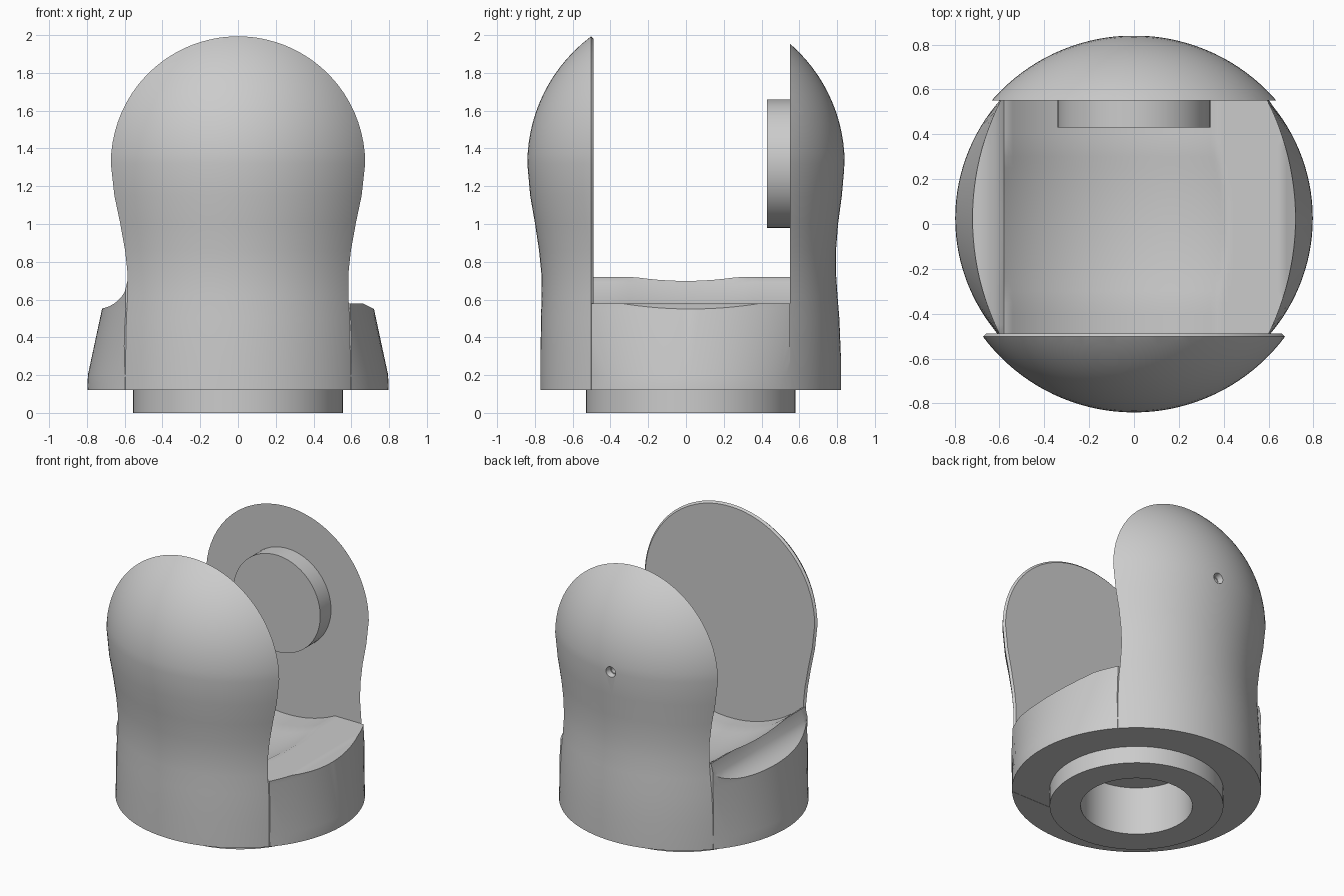
import bpy, bmesh
from math import sin, cos, pi, sqrt, radians
from mathutils import Matrix

if "Cube" in bpy.data.objects:
    bpy.data.objects.remove(bpy.data.objects["Cube"])

grey = bpy.data.materials.new("plain_grey")
grey.use_nodes = True
COLOR = (0.6, 0.6, 0.6, 1)
grey.diffuse_color = COLOR
grey.node_tree.nodes["Principled BSDF"].inputs["Base Color"].default_value = COLOR

BASE_Y = 0.025      # centre of the base
HUB_Z = 1.32        # height of the joint axis
HEAD_R = 0.84


def finish(name, bm):
    bmesh.ops.recalc_face_normals(bm, faces=bm.faces)
    mesh = bpy.data.meshes.new(name)
    bm.to_mesh(mesh)
    bm.free()
    mesh.materials.append(grey)
    ob = bpy.data.objects.new(name, mesh)
    bpy.context.collection.objects.link(ob)
    return ob


def select(ob):
    bpy.ops.object.select_all(action='DESELECT')
    ob.select_set(True)
    bpy.context.view_layer.objects.active = ob


def smooth(ob):
    select(ob)
    bpy.ops.object.shade_smooth_by_angle(angle=radians(30))


def loft(rings):
    """Closed skin through rings of equal point count, capped at both ends."""
    bm = bmesh.new()
    loops = [[bm.verts.new(p) for p in ring] for ring in rings]
    n = len(loops[0])
    for a, b in zip(loops, loops[1:]):
        for i in range(n):
            j = (i + 1) % n
            bm.faces.new((a[i], a[j], b[j], b[i]))
    bm.faces.new(loops[0][::-1])
    bm.faces.new(loops[-1])
    bmesh.ops.recalc_face_normals(bm, faces=bm.faces)
    return bm


def ellipse(z, rx, ry, cy, n=128):
    return [(rx * cos(2 * pi * i / n), cy + ry * sin(2 * pi * i / n), z) for i in range(n)]


def cylinder(name, r1, r2, depth, at, along_y=False):
    bm = bmesh.new()
    m = Matrix.Translation(at)
    if along_y:
        m = m @ Matrix.Rotation(-pi / 2, 4, 'X')
    bmesh.ops.create_cone(bm, cap_ends=True, segments=64, radius1=r1, radius2=r2,
                          depth=depth, matrix=m)
    return finish(name, bm)


def cut(ob, cutter, operation='DIFFERENCE'):
    select(ob)
    mod = ob.modifiers.new("cut", 'BOOLEAN')
    mod.operation = operation
    mod.solver = 'EXACT'
    mod.object = cutter
    bpy.ops.object.modifier_apply(modifier=mod.name)
    bpy.data.objects.remove(cutter)


# Cheeks: waisted round body with a ball head, sliced flat on the inside
def cheek(name, y, side, rim):
    waist = [(0.12, 0.795, 0.025), (0.3, 0.795, 0.025), (0.5, 0.79, 0.022),
             (0.62, 0.783, 0.019), (0.74, 0.78, 0.014), (0.86, 0.786, 0.008),
             (1.0, 0.802, 0.003), (1.15, 0.825, 0)]
    rings = [ellipse(z, r, r, cy) for z, r, cy in waist]
    for i in range(24):
        t = i / 24 * pi / 2
        r = HEAD_R * cos(t)
        rings.append(ellipse(HUB_Z + HEAD_R * sin(t), r, r, 0))
    bm = loft(rings)
    bmesh.ops.bisect_plane(bm, geom=bm.verts[:] + bm.edges[:] + bm.faces[:],
                           plane_co=(0, y, 0), plane_no=(0, -side, 0), clear_outer=True)
    edge = [e for e in bm.edges if e.is_boundary]
    cap = bmesh.ops.contextual_create(bm, geom=edge)["faces"]
    bmesh.ops.recalc_face_normals(bm, faces=bm.faces)
    if rim:
        bmesh.ops.inset_region(bm, faces=cap, thickness=rim, depth=rim)
    return finish(name, bm)


front_cheek = cheek("front_cheek", -0.502, -1, 0.013)
back_cheek = cheek("back_cheek", 0.55, 1, 0)

# Countersunk screw hole in the back cheek
cut(back_cheek, cylinder("hole_cutter", 0.022, 0.022, 0.2, (0, 0.82, HUB_Z), True))
cut(back_cheek, cylinder("sink_cutter", 0.028, 0.042, 0.06, (0, 0.83, HUB_Z), True))


# Saddle: tapered base block whose top is a trough, a flat and a cove
def saddle_top(x, radius):
    z = HUB_Z - sqrt(radius ** 2 - min(abs(x), 0.8) ** 2)
    if x > 0:
        return min(z, 0.58, 0.58 - 0.5 * (x - 0.66))
    if x < -0.58:
        return min(z, 0.72 - sqrt(max(0, 0.17 ** 2 - (max(x, -0.75) + 0.75) ** 2)))
    return z


def saddle_section(y):
    radius = 0.827 + 0.023 * max(0, 1 - (y / 0.34) ** 2)
    xs = [0.82 - 0.02 * i for i in range(83)]
    return [(0.82, y, 0)] + [(x, y, saddle_top(x, radius)) for x in xs] + [(-0.82, y, 0)]


START, END, STEPS = -0.5, 0.55, 21
saddle = finish("saddle", loft([ellipse(0.12, 0.797, 0.795, BASE_Y),
                                ellipse(0.2, 0.795, 0.795, BASE_Y),
                                ellipse(0.55, 0.72, 0.93, BASE_Y),
                                ellipse(0.78, 0.7, 1.0, BASE_Y)]))
block = finish("saddle_cutter", loft([saddle_section(START + (END - START) * i / STEPS)
                                      for i in range(STEPS + 1)]))
cut(saddle, block, 'INTERSECT')

# Foot ring with a blind bore running up into the saddle
foot = cylinder("foot_ring", 0.555, 0.555, 0.12, (0, BASE_Y, 0.06))
for part in (saddle, foot):
    cut(part, cylinder("bore_cutter", 0.357, 0.357, 0.44, (0, BASE_Y, 0.12)))

# Pivot boss on the inside of the back cheek
boss = cylinder("pivot_boss", 0.34, 0.34, 0.12, (0, 0.49, HUB_Z), True)

for part in (front_cheek, back_cheek, saddle, foot, boss):
    smooth(part)
